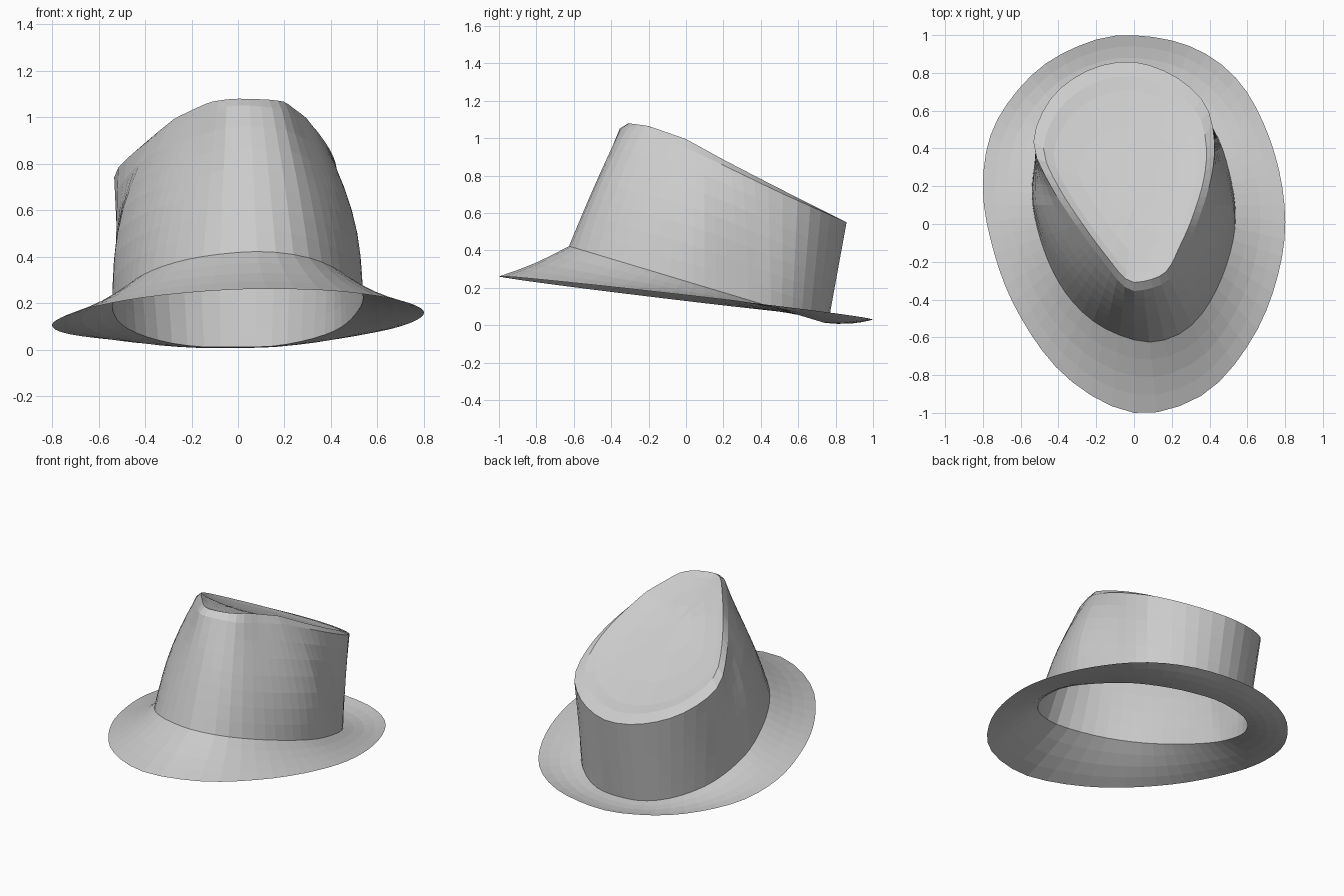
import bpy, bmesh, math
from mathutils import Vector

if "Cube" in bpy.data.objects:
    bpy.data.objects.remove(bpy.data.objects["Cube"], do_unlink=True)

SEGMENTS = 56
CENTRE = Vector((0, 0.1))

felt = bpy.data.materials.new("grey felt")
felt.use_nodes = True
felt.diffuse_color = (0.6, 0.6, 0.6, 1)
felt.node_tree.nodes["Principled BSDF"].inputs["Base Color"].default_value = felt.diffuse_color


def outline(points):
    """Smooth closed curve through the points, sampled at even angles."""
    n, fine = len(points), []
    p = [Vector(q) for q in points]
    for i in range(n):
        a, b, c, d = (p[(i + k) % n] for k in (-1, 0, 1, 2))
        for s in range(12):
            t = s / 12
            fine.append(0.5 * (2 * b + (c - a) * t + (2 * a - 5 * b + 4 * c - d) * t ** 2
                               + (3 * b - a - 3 * c + d) * t ** 3) - CENTRE)
    polar = sorted((math.atan2(v.y, v.x) % math.tau, v.length) for v in fine)
    polar = ([(polar[-1][0] - math.tau, polar[-1][1])] + polar
             + [(polar[0][0] + math.tau, polar[0][1])])
    ring = []
    for i in range(SEGMENTS):
        a = math.tau * i / SEGMENTS
        r = ramp(polar, a)
        ring.append(CENTRE + Vector((math.cos(a), math.sin(a))) * r)
    return ring


def ramp(table, x):
    """Piecewise linear lookup, clamped at the ends."""
    if x <= table[0][0]:
        return table[0][1]
    for (x0, y0), (x1, y1) in zip(table, table[1:]):
        if x <= x1:
            return y0 + (y1 - y0) * (x - x0) / max(x1 - x0, 1e-9)
    return table[-1][1]


def lift(ring, height):
    return [Vector((v.x, v.y, height(v))) for v in ring]


def loft(name, rings, cap=None):
    """Skin consecutive rings, and close the last with a fan to a point."""
    bm = bmesh.new()
    rows = [[bm.verts.new(v) for v in ring] for ring in rings]
    for low, high in zip(rows, rows[1:]):
        for i in range(SEGMENTS):
            j = (i + 1) % SEGMENTS
            bm.faces.new((low[i], low[j], high[j], high[i]))
    if cap:
        tip = bm.verts.new(cap)
        for i in range(SEGMENTS):
            bm.faces.new((rows[-1][i], rows[-1][(i + 1) % SEGMENTS], tip))
    mesh = bpy.data.meshes.new(name)
    bm.to_mesh(mesh)
    bm.free()
    mesh.materials.append(felt)
    obj = bpy.data.objects.new(name, mesh)
    bpy.context.collection.objects.link(obj)
    return obj


# Outlines seen from above
brim_edge = outline([(0.8, 0.05), (0.73, 0.42), (0.56, 0.75), (0.3, 0.94), (-0.04, 1), (-0.3, 0.94),
                     (-0.54, 0.79), (-0.74, 0.52), (-0.8, 0.22), (-0.76, -0.08), (-0.64, -0.42),
                     (-0.42, -0.75), (-0.15, -0.95), (0.1, -1), (0.4, -0.88), (0.63, -0.6), (0.76, -0.28)])
base = outline([(0.535, -0.02), (0.51, 0.25), (0.41, 0.52), (0.2, 0.71), (-0.05, 0.76), (-0.3, 0.68),
                (-0.48, 0.47), (-0.54, 0.2), (-0.51, -0.03), (-0.42, -0.27), (-0.29, -0.45),
                (-0.12, -0.57), (0.1, -0.625), (0.3, -0.54), (0.45, -0.32)])
crest = outline([(0.34, 0.02), (0.41, 0.25), (0.425, 0.45), (0.38, 0.63), (0.25, 0.76), (0.1, 0.835),
                 (-0.05, 0.86), (-0.23, 0.82), (-0.4, 0.71), (-0.5, 0.56), (-0.53, 0.4),
                 (-0.44, 0.2), (-0.31, 0.0), (-0.17, -0.19), (-0.04, -0.34), (0.07, -0.345),
                 (0.19, -0.29), (0.27, -0.14)])

# Heights along the hat
brim_height = lambda v: 0.145 - 0.115 * v.y + 0.02 * v.x
base_height = lambda v: max(0.012, 0.235 - 0.3 * v.y)
edge_height = lambda v: ramp([(-0.35, 1.05), (0, 0.95), (0.2, 0.855), (0.5, 0.71), (0.86, 0.55)], v.y)
top_height = lambda v: ramp([(-0.31, 1.08), (-0.2, 1.065), (0, 0.995), (0.2, 0.885),
                             (0.5, 0.73), (0.86, 0.55)], v.y)

outer = lift(brim_edge, brim_height)
foot = lift(base, base_height)
rim = lift(crest, edge_height)

# Brim: a sheet flaring down from the crown
brim_rings = []
for k in range(5):
    t = k / 4
    sag = Vector((0, 0, -0.012 * math.sin(math.pi * t)))
    brim_rings.append([a.lerp(b, t) + sag for a, b in zip(outer, foot)])
loft("brim", brim_rings)

# Crown: bulging wall, bevelled shoulder and shallow dented top
crown_rings = []
for k in range(8):
    t = k / 7
    ring = []
    for i, (a, b) in enumerate(zip(foot, rim)):
        angle = math.tau * i / SEGMENTS
        fade = max(0, min(1, 1 - (a.y - 0.1) / 0.3))
        swell = 0.05 * abs(math.cos(angle)) * fade * math.sin(math.pi * t)
        ring.append(a.lerp(b, t) + Vector((math.cos(angle), math.sin(angle), 0)) * swell)
    crown_rings.append(ring)
for scale, dent in ((0.9, 0), (0.8, 0.015), (0.55, 0.03), (0.28, 0.035)):
    ring = [CENTRE + (v - CENTRE) * scale for v in crest]
    crown_rings.append(lift(ring, lambda v: top_height(v) - dent))
loft("crown", crown_rings, (CENTRE.x, CENTRE.y, top_height(CENTRE) - 0.035))
